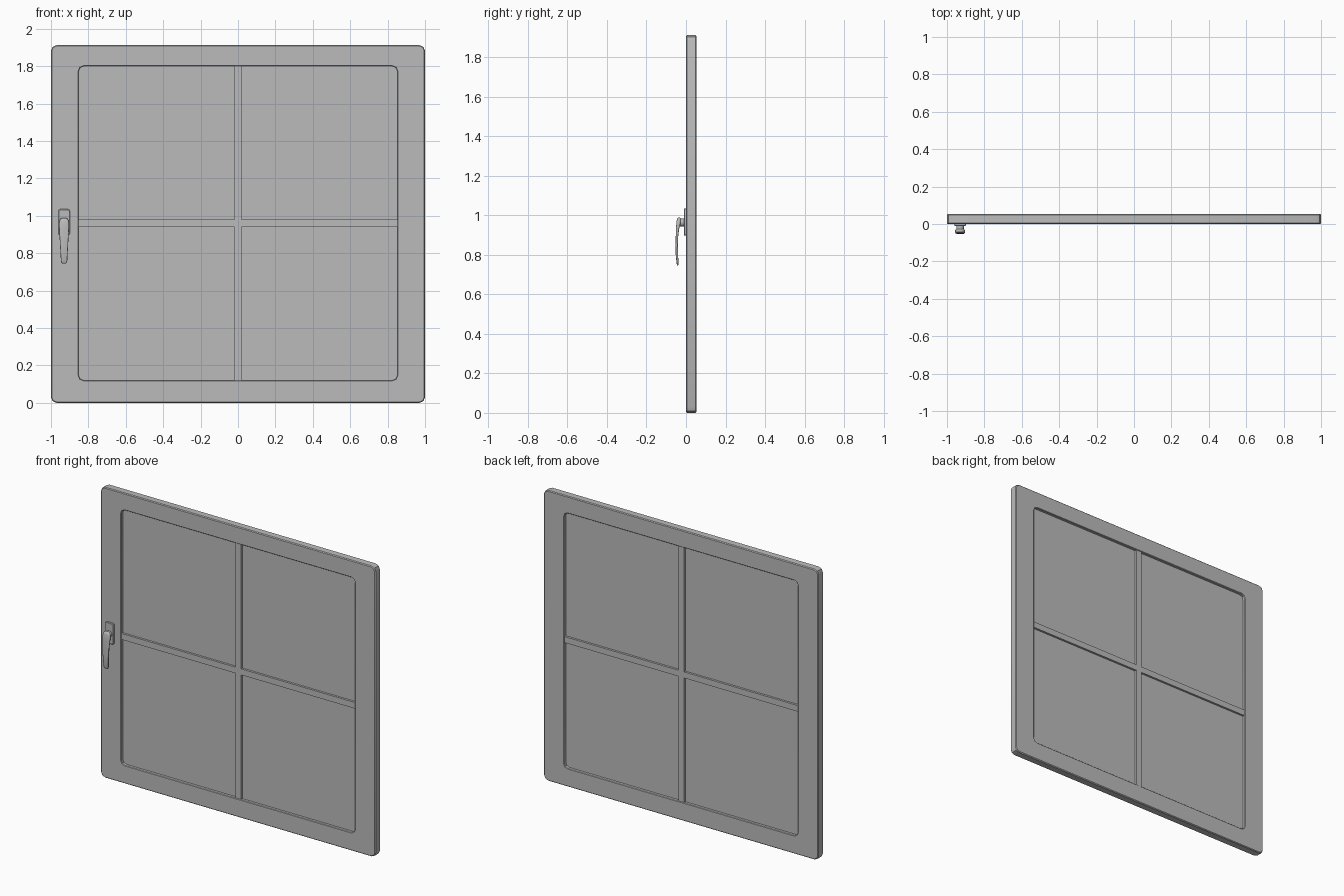
import bpy, bmesh, math

if "Cube" in bpy.data.objects:
    bpy.data.objects.remove(bpy.data.objects["Cube"])

grey = bpy.data.materials.new("window_grey")
grey.diffuse_color = (0.5, 0.5, 0.5, 1)
grey.use_nodes = True
grey.node_tree.nodes["Principled BSDF"].inputs["Base Color"].default_value = grey.diffuse_color


def finish(name, bm, smooth=30):
    bmesh.ops.recalc_face_normals(bm, faces=bm.faces)
    me = bpy.data.meshes.new(name)
    bm.to_mesh(me)
    bm.free()
    me.materials.append(grey)
    ob = bpy.data.objects.new(name, me)
    bpy.context.collection.objects.link(ob)
    bpy.context.view_layer.objects.active = ob
    ob.select_set(True)
    bpy.ops.object.shade_smooth_by_angle(angle=math.radians(smooth))
    ob.select_set(False)
    return ob


def round_rect(x0, x1, z0, z1, r, n=2):
    pts = []
    for i, (cx, cz) in enumerate([(x1 - r, z1 - r), (x0 + r, z1 - r),
                                  (x0 + r, z0 + r), (x1 - r, z0 + r)]):
        for k in range(n + 1):
            a = math.pi / 2 * (i + k / n)
            pts.append((cx + r * math.cos(a), cz + r * math.sin(a)))
    return pts


def loft(bm, rings, closed=False):
    vr = [[bm.verts.new(p) for p in ring] for ring in rings]
    n = len(vr[0])
    pairs = list(zip(vr, vr[1:])) + ([(vr[-1], vr[0])] if closed else [])
    for a, b in pairs:
        for i in range(n):
            j = (i + 1) % n
            bm.faces.new((a[i], a[j], b[j], b[i]))
    if not closed:
        bm.faces.new(vr[0])
        bm.faces.new(vr[-1])


def box(name, x0, x1, y0, y1, z0, z1):
    bm = bmesh.new()
    loft(bm, [[(x0, y, z0), (x1, y, z0), (x1, y, z1), (x0, y, z1)] for y in (y0, y1)])
    return finish(name, bm)


def plate(name, x0, x1, y_back, y_front, z0, z1, r, e):
    bm = bmesh.new()
    loft(bm, [[(x, y, z) for x, z in round_rect(x0 + i, x1 - i, z0 + i, z1 - i, r - i)]
              for y, i in ((y_back, 0), (y_front + e, 0), (y_front, e))])
    return finish(name, bm)


# frame: closed cross-section swept round the opening, softened edges
T, H, E = 0.053, 1.912, 0.005
rings = []
for y, i in ((0, E), (E, 0), (T - E, 0), (T, E)):
    rings.append([(x, y, z) for x, z in round_rect(-1 + i, 1 - i, i, H - i, 0.03 - i)])
for y, i in ((T, 0), (T - 0.003, 0.003), (0.003, 0.003), (0, 0)):
    rings.append([(x, y, z) for x, z in
                  round_rect(-0.855 + i, 0.855 - i, 0.117 + i, 1.803 - i, 0.03 - i)])
bm = bmesh.new()
loft(bm, rings, closed=True)
finish("window_frame", bm)

# glass pane and glazing bars
box("glass_pane", -0.86, 0.86, 0.019, T - 0.019, 0.11, 1.81)
box("vertical_glazing_bar", -0.02, 0.02, 0.005, T - 0.005, 0.11, 1.81)
box("horizontal_glazing_bar", -0.86, 0.86, 0.005, T - 0.005, 0.94, 0.98)

# handle: back plate, stem and tapering lever
HX = -0.93
plate("handle_plate", HX - 0.031, HX + 0.031, 0.001, -0.011, 0.897, 1.035, 0.01, 0.003)

bm = bmesh.new()
loft(bm, [[(HX + 0.02 * math.cos(a * math.tau / 20), y, 0.963 + 0.02 * math.sin(a * math.tau / 20))
           for a in range(20)] for y in (-0.005, -0.042)])
finish("handle_stem", bm)

lever = [  # z, centre y, half width, half thickness
    (0.989, -0.036, 0.008, 0.004), (0.984, -0.036, 0.018, 0.008),
    (0.972, -0.037, 0.025, 0.010), (0.955, -0.039, 0.027, 0.010),
    (0.930, -0.043, 0.026, 0.008), (0.890, -0.046, 0.024, 0.006),
    (0.850, -0.047, 0.022, 0.006), (0.800, -0.046, 0.019, 0.006),
    (0.760, -0.043, 0.017, 0.005), (0.750, -0.042, 0.015, 0.004),
    (0.746, -0.042, 0.010, 0.002)]
bm = bmesh.new()
loft(bm, [[(HX + x, yc + y, z) for x, y in round_rect(-w, w, -t, t, t * 0.8, 3)]
          for z, yc, w, t in lever])
finish("handle_lever", bm, 50)
